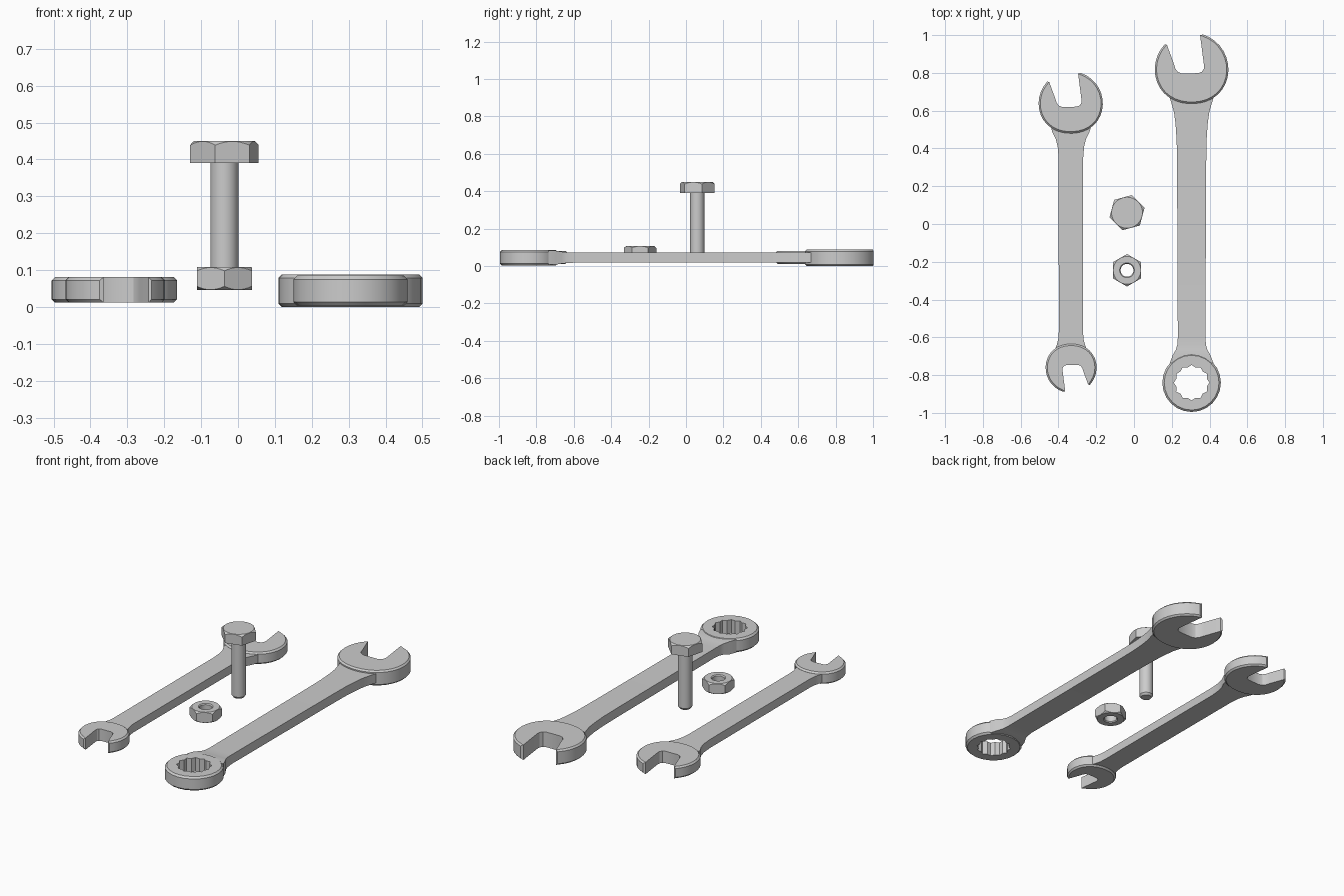
import bpy, bmesh
from math import sin, cos, pi, radians, atan2

if "Cube" in bpy.data.objects:
    bpy.data.objects.remove(bpy.data.objects["Cube"])


def finish(name, bm):
    bmesh.ops.recalc_face_normals(bm, faces=bm.faces)
    me = bpy.data.meshes.new(name)
    bm.to_mesh(me)
    bm.free()
    ob = bpy.data.objects.new(name, me)
    bpy.context.collection.objects.link(ob)
    return ob


def stack(name, loops, hollow=False):
    """Skin equal-length loops; cap the ends, or join last to first if hollow."""
    bm = bmesh.new()
    rows = [[bm.verts.new(p) for p in loop] for loop in loops]
    n = len(rows[0])
    pairs = list(zip(rows, rows[1:]))
    if hollow:
        pairs.append((rows[-1], rows[0]))
    else:
        bm.faces.new(rows[0])
        bm.faces.new(rows[-1])
    for a, b in pairs:
        for i in range(n):
            j = (i + 1) % n
            bm.faces.new((a[i], a[j], b[j], b[i]))
    return finish(name, bm)


def ring(c, r, z, n=48, phase=0.0):
    """Loop round c; r and z may be functions of the step number."""
    f = lambda v, i: v(i) if callable(v) else v
    return [(c[0] + f(r, i) * cos(2 * pi * i / n + phase),
             c[1] + f(r, i) * sin(2 * pi * i / n + phase), f(z, i)) for i in range(n)]


# open jaw: flattened round head with a tilted slot, in units of its radius
SLOT = [(-0.67, 0.67), (-0.49, 0.18), (-0.44, 0.02), (-0.37, -0.07), (-0.26, -0.11),
        (0.18, -0.10), (0.28, -0.06), (0.33, 0.02), (0.335, 0.12), (0.23, 0.93)]


def jaw(name, cx, cy, R, z0, z1, turn=1):
    a0 = atan2(0.94, 0.31)
    a1 = atan2(0.68, -0.73) - 2 * pi
    a_end = a1
    n = 28
    pts = list(SLOT)
    for i in range(n + 1):
        a = a0 + (a_end - a0) * i / n
        k = 1 - 0.07 * max(0, -sin(a)) ** 4
        pts.append((k * cos(a), k * sin(a)))
    bm = bmesh.new()
    lo = [bm.verts.new((cx + turn * R * x, cy + turn * R * y, z0)) for x, y in pts]
    hi = [bm.verts.new((v.co.x, v.co.y, z1)) for v in lo]
    bm.faces.new(lo)
    bm.faces.new(hi)
    m = len(pts)
    for i in range(m):
        j = (i + 1) % m
        bm.faces.new((lo[i], lo[j], hi[j], hi[i]))
    bmesh.ops.recalc_face_normals(bm, faces=bm.faces)
    # chamfer the outer rim only
    rim = [bm.edges.get((row[i], row[i + 1])) for row in (lo, hi)
           for i in range(len(SLOT), m - 1)]
    bmesh.ops.bevel(bm, geom=rim, offset=0.009, segments=1, affect='EDGES')
    return finish(name, bm)


def handle(name, cx, zc, stations):
    """Rectangular bar through (y, half width, half thickness) stations."""
    return stack(name, [[(cx - w, y, zc - t), (cx + w, y, zc - t),
                         (cx + w, y, zc + t), (cx - w, y, zc + t)]
                        for y, w, t in stations])


# small double open-ended wrench
jaw("small_wrench_large_jaw", -0.335, 0.638, 0.17, 0.012, 0.081)
jaw("small_wrench_small_jaw", -0.333, -0.76, 0.135, 0.012, 0.081, -1)
handle("small_wrench_handle", -0.334, 0.0465, [
    (0.53, 0.11, 0.025), (0.485, 0.098, 0.025), (0.45, 0.08, 0.025), (0.41, 0.07, 0.025),
    (0.35, 0.065, 0.025), (-0.57, 0.064, 0.025), (-0.61, 0.067, 0.025),
    (-0.64, 0.075, 0.025), (-0.68, 0.09, 0.025)])

# large combination wrench
jaw("large_wrench_jaw", 0.305, 0.818, 0.195, 0.0, 0.088)
handle("large_wrench_handle", 0.305, 0.045, [
    (0.68, 0.12, 0.027), (0.64, 0.107, 0.027), (0.59, 0.093, 0.027), (0.53, 0.085, 0.027),
    (0.44, 0.079, 0.027), (0.3, 0.077, 0.027), (-0.6, 0.073, 0.027), (-0.64, 0.076, 0.029),
    (-0.665, 0.083, 0.032), (-0.695, 0.1, 0.037), (-0.735, 0.115, 0.038)])

# twelve-point ring end
RC = (0.305, -0.84)
star = lambda i: 0.094 if i % 2 == 0 else 0.083
stack("large_wrench_ring", [
    ring(RC, 0.145, 0.004, 24), ring(RC, 0.155, 0.014, 24),
    ring(RC, 0.155, 0.075, 24), ring(RC, 0.145, 0.085, 24),
    ring(RC, star, 0.085, 24), ring(RC, star, 0.004, 24)], hollow=True)


# hexagon outline with corners cut by a conical chamfer
def hexr(R, n=48):
    return lambda i: R * cos(pi / 6) / cos((2 * pi * i / n) % (pi / 3) - pi / 6)


def drop(R, z, slope):
    h = hexr(R)
    return lambda i: z + slope * (h(i) - R * cos(pi / 6) * 0.985)


# bolt
BC, BR, BP = (-0.037, 0.06), 0.096, radians(15)
stack("bolt_head", [
    ring(BC, hexr(BR), 0.39, phase=BP),
    ring(BC, hexr(BR), drop(BR, 0.45, -0.8), phase=BP),
    ring(BC, BR * 0.853, 0.45, phase=BP)])
stack("bolt_shank", [ring(BC, r, z, 32) for r, z in
                     ((0.029, 0.05), (0.038, 0.062), (0.038, 0.395))])

# nut with a countersunk hole
NC, NR, NP = (-0.037, -0.245), 0.086, radians(30)
stack("nut", [
    ring(NC, NR * 0.853, 0.046, phase=NP),
    ring(NC, hexr(NR), drop(NR, 0.046, 0.8), phase=NP),
    ring(NC, hexr(NR), drop(NR, 0.108, -0.8), phase=NP),
    ring(NC, NR * 0.853, 0.108, phase=NP),
    ring(NC, 0.039, 0.108, phase=NP), ring(NC, 0.034, 0.102, phase=NP),
    ring(NC, 0.034, 0.052, phase=NP), ring(NC, 0.039, 0.046, phase=NP)], hollow=True)

# smooth the round surfaces, keep the corners crisp
for ob in bpy.data.objects:
    ob.select_set(True)
    bpy.context.view_layer.objects.active = ob
bpy.ops.object.shade_smooth_by_angle(angle=radians(25))
